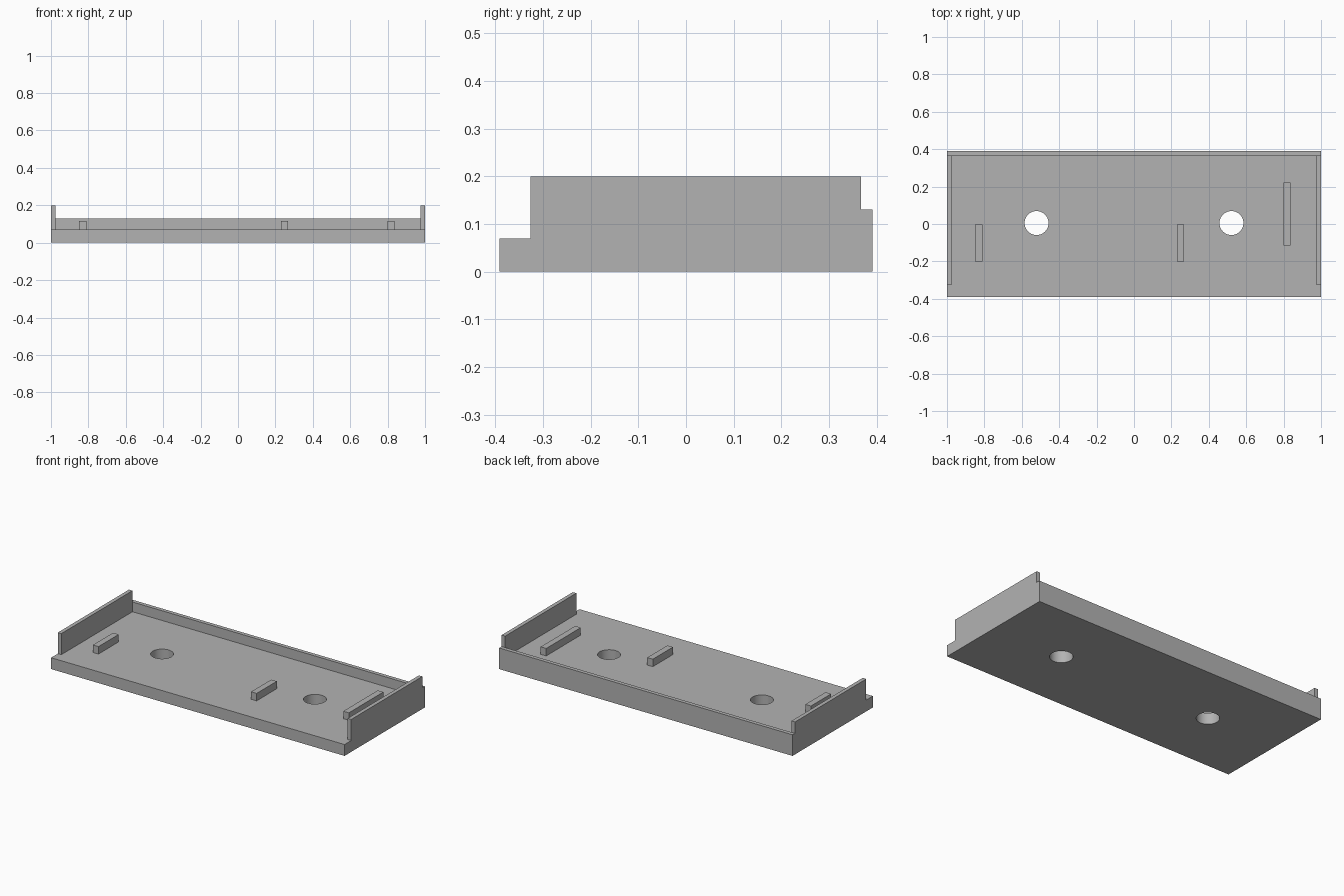
import bpy

cube = bpy.data.objects.get("Cube")
if cube:
    bpy.data.objects.remove(cube, do_unlink=True)

grey = bpy.data.materials.new("light_grey")
grey.use_nodes = True
colour = (0.45, 0.45, 0.45, 1)
grey.diffuse_color = colour
grey.node_tree.nodes["Principled BSDF"].inputs["Base Color"].default_value = colour


def box(name, x, y, z):
    """Add a box from its (min, max) extent on each axis."""
    spans = (x, y, z)
    bpy.ops.mesh.primitive_cube_add(size=1, location=[(a + b) / 2 for a, b in spans])
    ob = bpy.context.object
    ob.name = name
    ob.scale = [b - a for a, b in spans]
    bpy.ops.object.transform_apply(location=False, rotation=False, scale=True)
    ob.data.materials.append(grey)
    return ob


FLOOR = 0.07      # top of the base plate
HALF_Y = 0.391
BACK_Y = 0.367    # inner face of the back wall
WALL = 0.024
RIB_TOP = 0.116

# Base plate with two round through holes
base = box("base_plate", (-1, 1), (-HALF_Y, HALF_Y), (0, FLOOR))
for side, x in (("right", -0.521), ("left", 0.521)):
    bpy.ops.mesh.primitive_cylinder_add(vertices=64, radius=0.064, depth=0.5,
                                        location=(x, 0.005, FLOOR / 2))
    cutter = bpy.context.object
    cutter.name = side + "_hole_cutter"
    cutter.data.materials.append(grey)
    cutter.hide_render = True
    cut = base.modifiers.new(side + "_hole", 'BOOLEAN')
    cut.operation = 'DIFFERENCE'
    cut.solver = 'EXACT'
    cut.object = cutter
    bpy.context.view_layer.objects.active = base
    bpy.ops.object.modifier_apply(modifier=cut.name)
    bpy.data.objects.remove(cutter, do_unlink=True)
bpy.ops.object.select_all(action='DESELECT')
base.select_set(True)
bpy.ops.object.shade_smooth_by_angle()

# Low back wall and two taller end walls
box("back_wall", (-1, 1), (BACK_Y, HALF_Y), (FLOOR, 0.13))
box("right_end_wall", (-1, -1 + WALL), (-0.326, BACK_Y), (FLOOR, 0.2))
box("left_end_wall", (1 - WALL, 1), (-0.326, BACK_Y), (FLOOR, 0.2))

# Short and long ribs standing on the plate
for name, x, y in (("right_rib", -0.83, (-0.2, -0.004)),
                   ("middle_rib", 0.248, (-0.2, -0.004)),
                   ("left_long_rib", 0.817, (-0.115, 0.221))):
    box(name, (x - 0.019, x + 0.019), y, (FLOOR, RIB_TOP))
